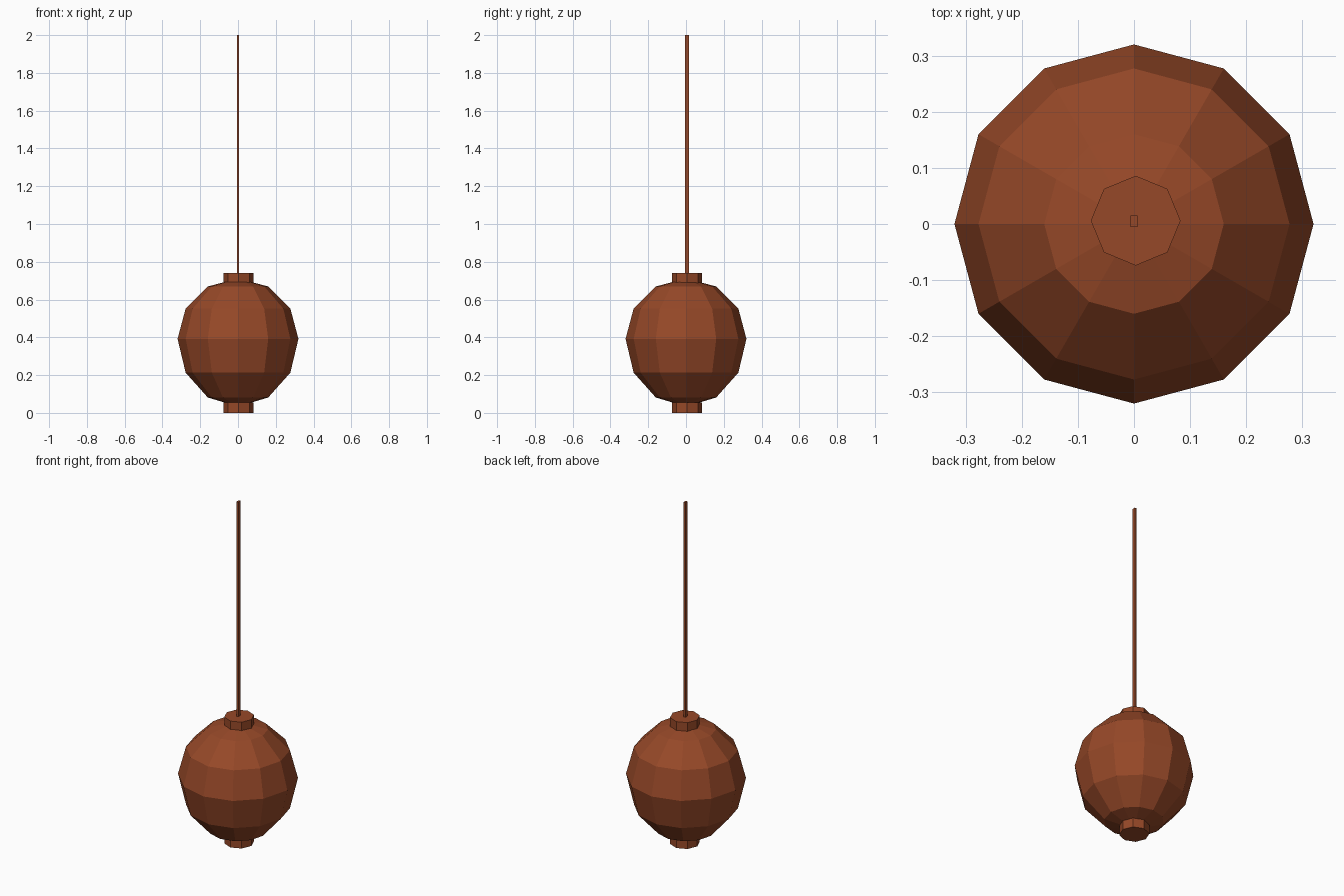
import bpy

cube = bpy.data.objects.get("Cube")
if cube:
    bpy.data.objects.remove(cube, do_unlink=True)

# Single warm brown for every part
brown = bpy.data.materials.new("warm_brown")
brown.use_nodes = True
color = (0.305, 0.065, 0.021, 1)
brown.diffuse_color = color
brown.node_tree.nodes["Principled BSDF"].inputs["Base Color"].default_value = color


def finish(name):
    obj = bpy.context.object
    obj.name = name
    obj.data.materials.append(brown)
    bpy.ops.object.shade_flat()
    return obj


# Faceted lantern body, its lower half drawn slightly longer
bpy.ops.mesh.primitive_uv_sphere_add(segments=12, ring_count=6, radius=0.32, location=(0, 0, 0.392))
body = finish("lantern_body")
for v in body.data.vertices:
    if v.co.z < 0:
        v.co.z *= 1.12

# Octagonal collars above and below, a hair off the axis
for name, z in (("top_collar", 0.714), ("bottom_collar", 0.027)):
    bpy.ops.mesh.primitive_cylinder_add(vertices=8, radius=0.08, depth=0.054, location=(0.003, 0.006, z))
    finish(name)

# Thin rectangular hanging cord
bottom, top = 0.72, 2.0
bpy.ops.mesh.primitive_cube_add(size=1, location=(0, 0.005, (bottom + top) / 2))
cord = finish("hanging_cord")
cord.scale = (0.012, 0.02, top - bottom)
